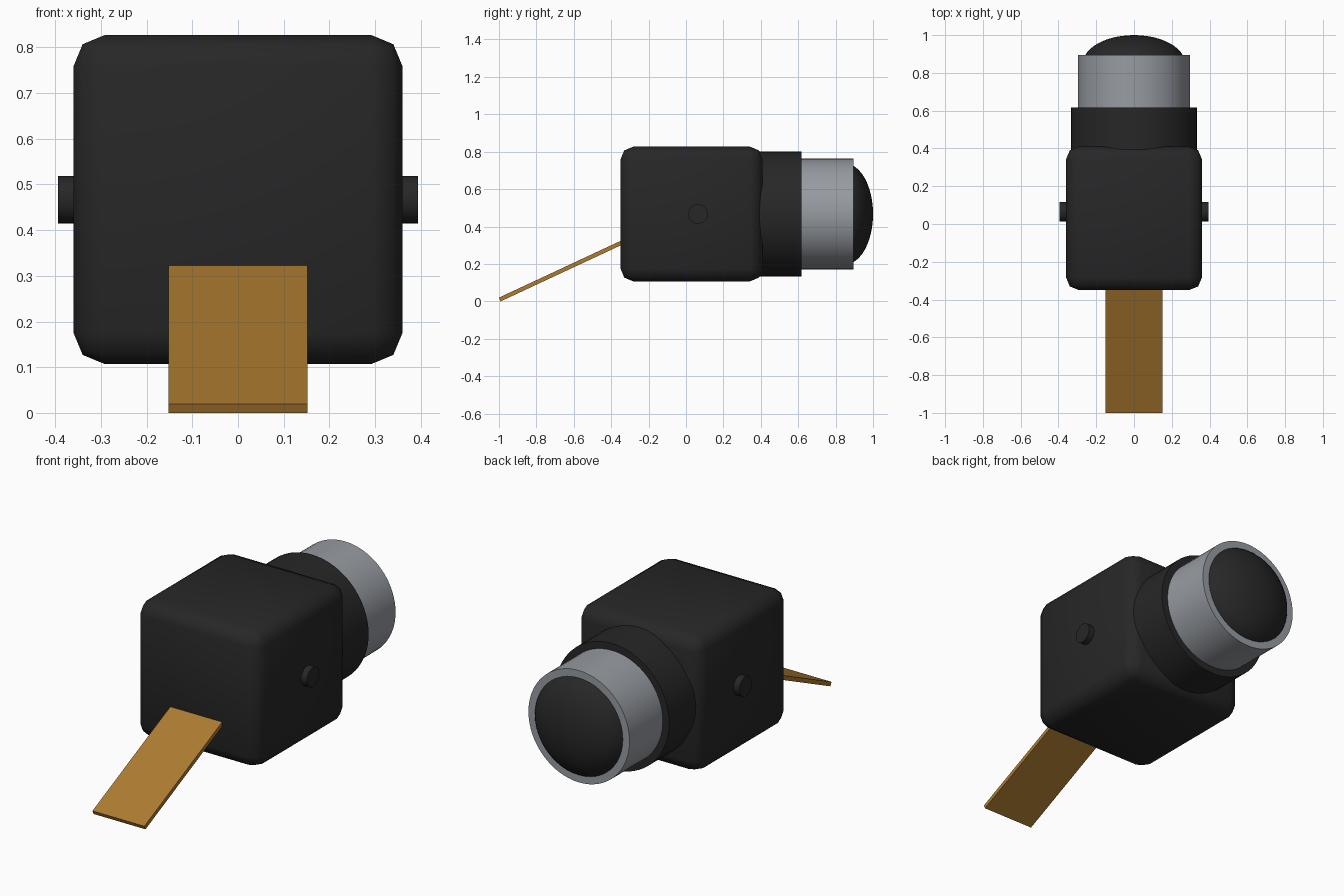
import bpy
import math
from mathutils import Matrix, Vector

if "Cube" in bpy.data.objects:
    bpy.data.objects.remove(bpy.data.objects["Cube"], do_unlink=True)

MID_Z = 0.467


def material(name, rgb):
    mat = bpy.data.materials.new(name)
    mat.use_nodes = True
    mat.diffuse_color = (*rgb, 1)
    mat.node_tree.nodes["Principled BSDF"].inputs["Base Color"].default_value = (*rgb, 1)
    return mat


black = material("matte black", (0.02, 0.02, 0.02))
silver = material("silver grey", (0.31, 0.33, 0.36))
amber = material("amber brown", (0.42, 0.2, 0.03))


def finish(name, mat, angle=None):
    obj = bpy.context.object
    obj.name = name
    obj.data.materials.append(mat)
    if angle:
        bpy.ops.object.shade_smooth_by_angle(angle=math.radians(angle))
    return obj


def box(name, size, mat):
    bpy.ops.mesh.primitive_cube_add(size=1)
    obj = finish(name, mat)
    obj.data.transform(Matrix.Diagonal((*size, 1)))
    return obj


def tube(name, radius, start, end, mat, axis="Y", offset=0.0):
    """Closed cylinder between two positions along the x or y axis."""
    middle = (start + end) / 2
    if axis == "Y":
        place, turn = (0, middle, MID_Z), (math.pi / 2, 0, 0)
    else:
        place, turn = (middle, offset, MID_Z), (0, math.pi / 2, 0)
    bpy.ops.mesh.primitive_cylinder_add(vertices=64, radius=radius, depth=end - start,
                                        location=place, rotation=turn)
    return finish(name, mat, 30)


# Rounded main housing
body = box("body", (0.72, 0.76, 0.72), black)
body.location = (0, 0.03, MID_Z)
bevel = body.modifiers.new("rounded edges", "BEVEL")
bevel.width = 0.068
bevel.segments = 2
bpy.ops.object.modifier_apply(modifier=bevel.name)
bpy.ops.object.shade_smooth_by_angle(angle=math.radians(60))

# Collar and barrel at the back
tube("collar", 0.333, 0.3, 0.617, black)
tube("barrel", 0.296, 0.6, 0.895, silver)

# Shallow domed cap, partly sunk into the barrel
bpy.ops.mesh.primitive_uv_sphere_add(segments=48, ring_count=24, radius=1,
                                     location=(0, 0.85, MID_Z), rotation=(-math.pi / 2, 0, 0))
cap = finish("domed_cap", black, 60)
cap.data.transform(Matrix.Diagonal((0.27, 0.27, 0.15, 1)))

# Pivot pins on both sides
for side, start, end in (("right", -0.394, -0.3), ("left", 0.3, 0.394)):
    tube(side + "_pivot_pin", 0.052, start, end, black, "X", 0.065)

# Sloping tongue at the front, lower front edge resting on the ground
length, thick = 0.76, 0.022
tilt = math.radians(25)
tongue = box("tongue", (0.304, length, thick), amber)
tongue.rotation_euler.x = tilt
corner = Matrix.Rotation(tilt, 3, "X") @ Vector((0, length / 2, thick / 2))
low_top = Vector((0, -1.0, thick * math.cos(tilt)))
tip_shift = Matrix.Rotation(tilt, 3, "X") @ Vector((0, -length / 2, thick / 2))
tongue.location = low_top - tip_shift
